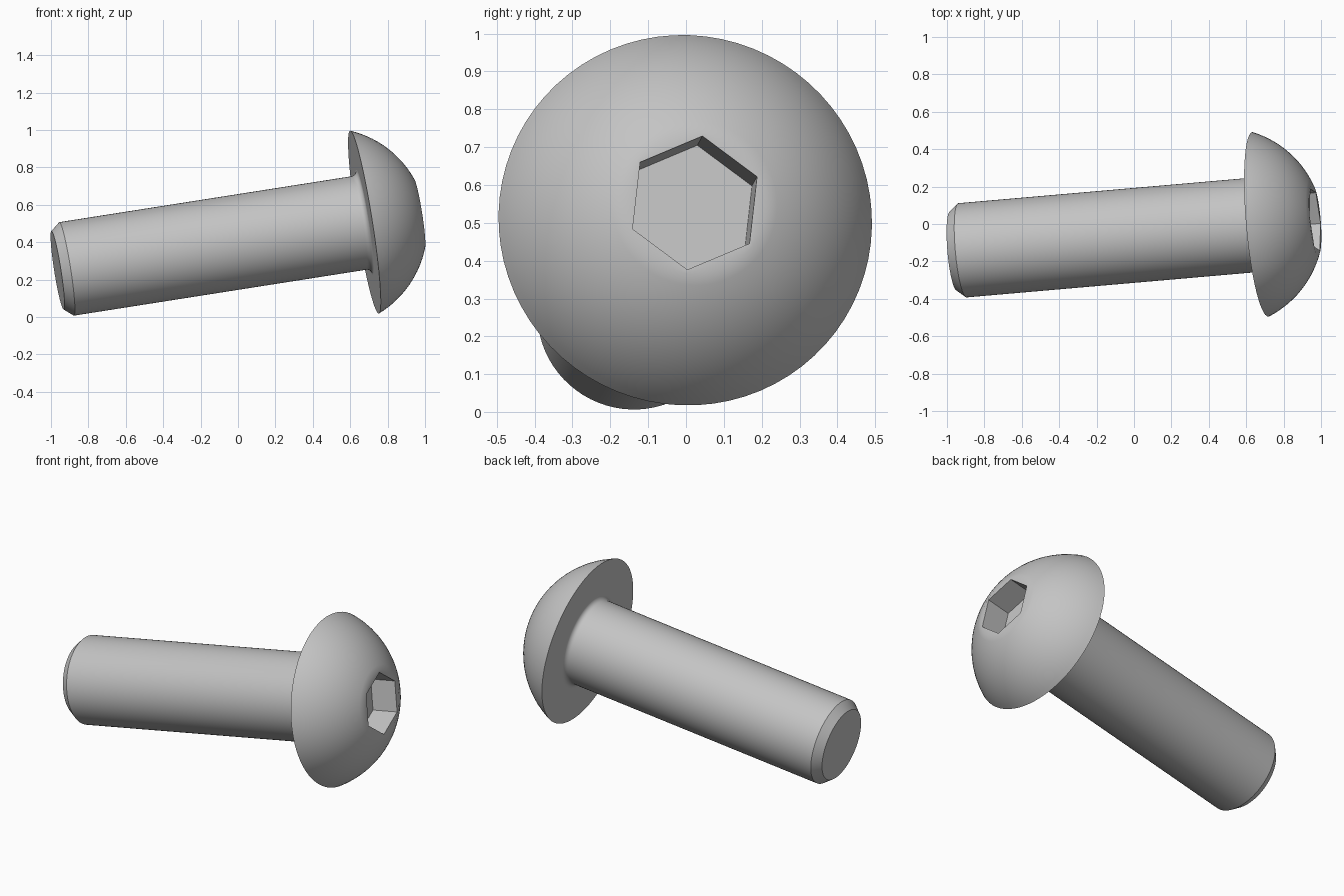
import bpy, bmesh, math
from mathutils import Vector

if "Cube" in bpy.data.objects:
    bpy.data.objects.remove(bpy.data.objects["Cube"], do_unlink=True)

SEGMENTS = 72          # multiple of six, so the socket corners land on vertices

# Tilted screw frame: origin at the centre of the head's underside
origin = Vector((0.676, -0.002, 0.507))
axis = Vector((1, 0.087, 0.157)).normalized()
corner = Vector((0, 0.022, 0.177))
corner = (corner - axis * corner.dot(axis)).normalized()
side = axis.cross(corner)

steel = bpy.data.materials.new("grey_steel")
steel.use_nodes = True
steel.diffuse_color = (0.55, 0.55, 0.55, 1)
steel.node_tree.nodes["Principled BSDF"].inputs["Base Color"].default_value = (0.55, 0.55, 0.55, 1)


def hexagon(radius, angle):
    """Distance from centre to a hexagon's edge at the given angle."""
    within = angle % (math.pi / 3) - math.pi / 6
    return radius * math.cos(math.pi / 6) / math.cos(within)


def circle(radius, angle):
    return radius


def lathe(name, rings, cap_start, cap_end):
    """Skin a list of (height, radius, shape) rings along the screw axis."""
    bm = bmesh.new()
    loops = []
    for height, radius, shape in rings:
        loop = []
        for i in range(SEGMENTS):
            a = 2 * math.pi * i / SEGMENTS
            r = shape(radius, a)
            loop.append(bm.verts.new(origin + axis * height
                                     + (corner * math.cos(a) + side * math.sin(a)) * r))
        loops.append(loop)
    for low, high in zip(loops, loops[1:]):
        for i in range(SEGMENTS):
            j = (i + 1) % SEGMENTS
            bm.faces.new((low[i], low[j], high[j], high[i]))
    if cap_start:
        bm.faces.new(loops[0][::-1])
    if cap_end:
        bm.faces.new(loops[-1])
    mesh = bpy.data.meshes.new(name)
    bm.to_mesh(mesh)
    bm.free()
    mesh.materials.append(steel)
    obj = bpy.data.objects.new(name, mesh)
    bpy.context.collection.objects.link(obj)
    bpy.ops.object.select_all(action='DESELECT')
    obj.select_set(True)
    bpy.context.view_layer.objects.active = obj
    bpy.ops.object.shade_smooth_by_angle(angle=math.radians(30))
    return obj


# Domed head: spherical arc up to a small flat, then the hexagonal socket
head_radius, head_height, flat_radius = 0.495, 0.297, 0.19
centre = (head_height**2 + flat_radius**2 - head_radius**2) / (2 * head_height)
start = math.atan2(-centre, head_radius)
end = math.atan2(head_height - centre, flat_radius)
sphere = math.hypot(centre, head_radius)
steps = 14
dome = []
for k in range(steps + 1):
    a = start + (end - start) * k / steps
    dome.append((centre + sphere * math.sin(a), sphere * math.cos(a), circle))
socket = [(head_height, 0.18, hexagon), (head_height - 0.158, 0.18, hexagon)]
lathe("head", dome + socket, True, True)

# Shank: chamfered tip, straight body and a small fillet under the head
shank_radius, fillet = 0.253, 0.03
shank = [(-1.667, 0.212, circle), (-1.618, shank_radius, circle)]
for k in range(7):
    a = math.pi / 2 * k / 6
    shank.append((-fillet + fillet * math.sin(a),
                  shank_radius + fillet * (1 - math.cos(a)), circle))
lathe("shank", shank, True, False)
